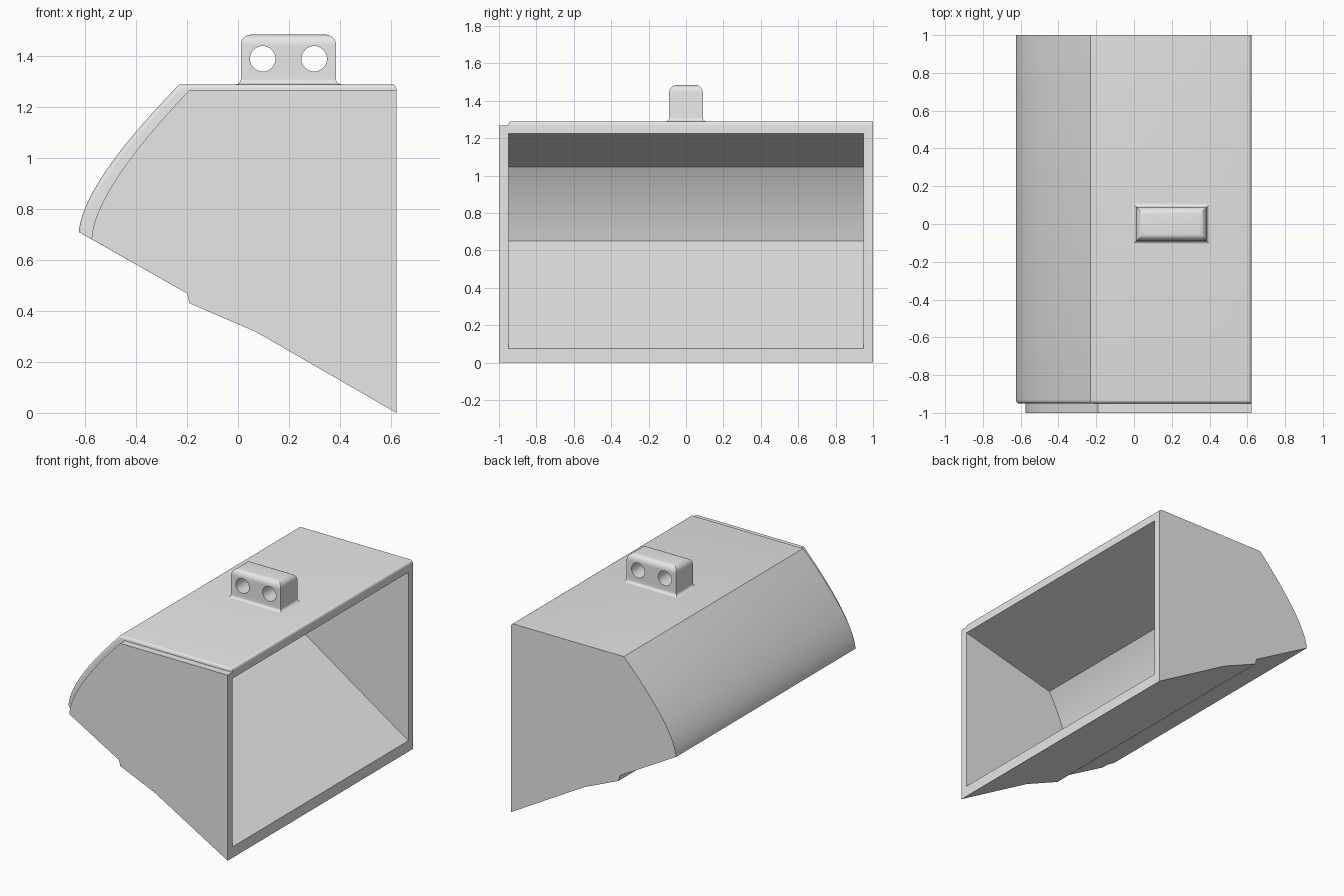
import bpy
import bmesh
import math
from mathutils import Vector

cube = bpy.data.objects.get("Cube")
if cube:
    bpy.data.objects.remove(cube)

grey = bpy.data.materials.new("plain grey")
grey.use_nodes = True
GREY = (0.8, 0.8, 0.8, 1)
grey.diffuse_color = GREY
grey.node_tree.nodes["Principled BSDF"].inputs["Base Color"].default_value = GREY


def finish(bm, name):
    """Turn a bmesh into a named object."""
    bmesh.ops.recalc_face_normals(bm, faces=bm.faces)
    mesh = bpy.data.meshes.new(name)
    bm.to_mesh(mesh)
    bm.free()
    mesh.materials.append(grey)
    ob = bpy.data.objects.new(name, mesh)
    bpy.context.collection.objects.link(ob)
    return ob


def activate(ob):
    bpy.ops.object.select_all(action='DESELECT')
    ob.select_set(True)
    bpy.context.view_layer.objects.active = ob


def smooth(ob):
    activate(ob)
    bpy.ops.object.shade_smooth_by_angle(angle=math.radians(30))


def cut(ob, cutter):
    """Subtract the cutter and discard it."""
    cutter.hide_render = True
    mod = ob.modifiers.new("cut", 'BOOLEAN')
    mod.operation = 'DIFFERENCE'
    mod.solver = 'EXACT'
    mod.object = cutter
    activate(ob)
    bpy.ops.object.modifier_apply(modifier=mod.name)
    bpy.data.objects.remove(cutter)


def arc(start, control, end, steps=20):
    """Quadratic curve in the x-z plane."""
    a, b, c = Vector(start), Vector(control), Vector(end)
    ts = [i / steps for i in range(steps + 1)]
    return [tuple(a * (1 - t) ** 2 + b * 2 * t * (1 - t) + c * t * t) for t in ts]


def prism(profile, y0, y1):
    """Extrude an x-z profile along y."""
    bm = bmesh.new()
    face = bm.faces.new([bm.verts.new((x, y0, z)) for x, z in profile])
    out = bmesh.ops.extrude_face_region(bm, geom=[face])
    verts = [g for g in out["geom"] if isinstance(g, bmesh.types.BMVert)]
    bmesh.ops.translate(bm, verts=verts, vec=(0, y1 - y0, 0))
    return bm


FRONT = 0.622   # x of the open side
STEP = -0.95    # y where the end plate meets the hood
underside = [(-0.2, 0.469), (-0.19, 0.43), (0.07, 0.318), (FRONT, 0)]

# Hood with rounded rims at the end plate and the opening
hood_profile = arc((-0.23, 1.29), (-0.61, 0.9), (-0.625, 0.71)) + underside + [(FRONT, 1.29)]
bm = prism(hood_profile, STEP, 1)
rims = []
for e in bm.edges:
    a, b = (v.co for v in e.verts)
    end_rim = max(a.y, b.y) < STEP + 0.01 and min(a.z, b.z) > 0.7
    lip = min(a.x, b.x) > 0.61 and min(a.z, b.z) > 1.2
    if end_rim or lip:
        rims.append(e)
bmesh.ops.bevel(bm, geom=rims, offset=0.018, segments=4, profile=0.5, affect='EDGES')
hood = finish(bm, "hood")

# Cavity: sloped ceiling, curved back and sloped floor
cavity_profile = arc((-0.08, 1.045), (-0.19, 0.86), (-0.24, 0.65)) + [
    (FRONT, 0.075), (0.8, 0.075), (0.8, 1.225), (FRONT, 1.225)]
cut(hood, finish(prism(cavity_profile, STEP - 0.03, 0.95), "cavity_cutter"))
smooth(hood)

# Slightly smaller end plate
plate_profile = arc((-0.19, 1.268), (-0.565, 0.875), (-0.575, 0.682)) + underside + [(FRONT, 1.268)]
smooth(finish(prism(plate_profile, -1, STEP), "end_plate"))

# Mounting lug: stacked rectangles with a flared foot and rounded top
CX, HX, HY, BASE, TOP = 0.198, 0.187, 0.09, 1.29, 1.485
FOOT, ROUND, N = 0.02, 0.04, 6
levels = [(FOOT, BASE - 0.01)]
for i in range(N + 1):
    t = i / N * math.pi / 2
    levels.append((FOOT * (1 - math.sin(t)), BASE + FOOT * (1 - math.cos(t))))
for i in range(N + 1):
    t = i / N * math.pi / 2
    levels.append((-ROUND * (1 - math.cos(t)), TOP - ROUND * (1 - math.sin(t))))
bm = bmesh.new()
rings = [[bm.verts.new((CX + sx * (HX + grow), sy * (HY + grow), z))
          for sx, sy in ((-1, -1), (1, -1), (1, 1), (-1, 1))] for grow, z in levels]
bm.faces.new(rings[0])
bm.faces.new(rings[-1])
for low, high in zip(rings, rings[1:]):
    for i in range(4):
        j = (i + 1) % 4
        bm.faces.new((low[i], low[j], high[j], high[i]))
lug = finish(bm, "mounting_lug")

# Two bolt holes through the lug
for x in (CX - 0.101, CX + 0.101):
    hole = [(x + 0.05 * math.cos(k * math.tau / 40), 1.39 + 0.05 * math.sin(k * math.tau / 40))
            for k in range(40)]
    cut(lug, finish(prism(hole, -0.3, 0.3), "hole_cutter"))
smooth(lug)
